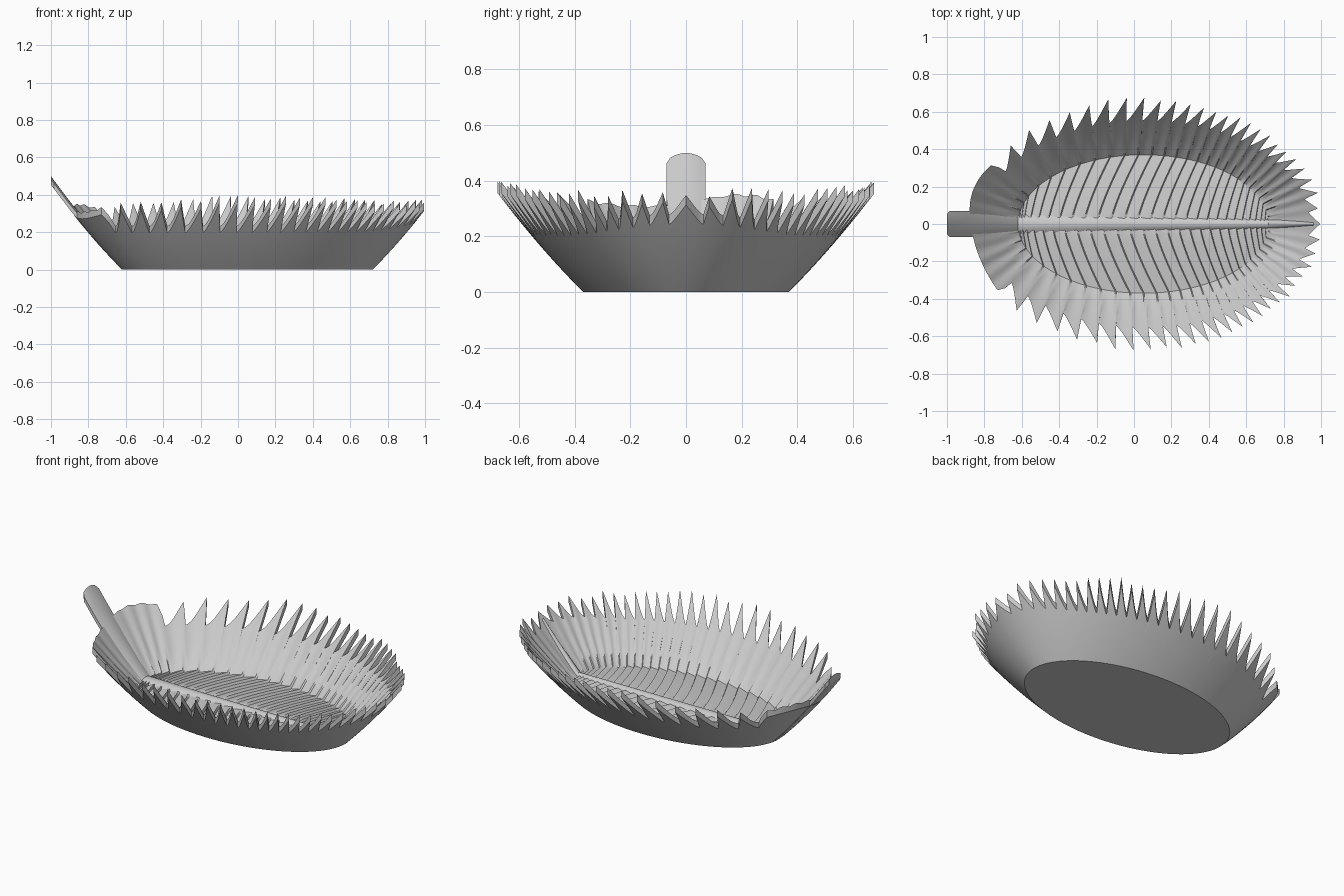
import bpy, bmesh, math, random
from math import sin, cos, pi

random.seed(4)
if "Cube" in bpy.data.objects:
    bpy.data.objects.remove(bpy.data.objects["Cube"])

CX, A, B = 0.05, 0.67, 0.37      # flat base ellipse
THICK = 0.035
TEETH, LOBE, STEPS = 26, 4, 10   # teeth per side, ripples in the lobe beside the stem
WALL, FLOOR = 8, 10              # mesh rows

grey = bpy.data.materials.new("warm_grey")
grey.use_nodes = True
grey.diffuse_color = (0.6, 0.6, 0.6, 1)
grey.node_tree.nodes["Principled BSDF"].inputs["Base Color"].default_value = (0.6, 0.6, 0.6, 1)


def finish(name, bm, angle):
    bmesh.ops.remove_doubles(bm, verts=bm.verts, dist=0.0002)
    bmesh.ops.recalc_face_normals(bm, faces=bm.faces)
    mesh = bpy.data.meshes.new(name)
    bm.to_mesh(mesh)
    bm.free()
    obj = bpy.data.objects.new(name, mesh)
    bpy.context.collection.objects.link(obj)
    mesh.materials.append(grey)
    bpy.ops.object.select_all(action='DESELECT')
    obj.select_set(True)
    bpy.context.view_layer.objects.active = obj
    bpy.ops.object.shade_smooth_by_angle(angle=math.radians(angle))


def rise(d):
    """Height of the flaring wall at distance d outside the base."""
    return d + 0.5 * d * d


def offset_point(u, d):
    nx, ny = cos(u) / A, sin(u) / B
    n = math.hypot(nx, ny)
    return CX + A * cos(u) + d * nx / n, B * sin(u) + d * ny / n


def angle_at(q, start):
    """Ellipse angle of ripple number q, from the stem lobe to the leaf tip."""
    if q < 0:
        return start + (pi - start) * -q / LOBE
    s = 1 - q / TEETH
    return start * (s - 0.7 * s * s * (1 - s))


def column(q, f, start, bump, jitter):
    """Bottom and top points from the centre line out to the toothed rim."""
    u = angle_at(q, start)
    spike = 1 - f / 0.2 if f < 0.2 else ((f - 0.2) / 0.8) ** 1.4
    if q <= 0:
        d = 0.25 + 0.01 * (1 + q / LOBE) + bump * sin(pi * (q + LOBE) / LOBE)
        lean = 0
    else:
        valley = 0.18 + 0.04 * max(0, cos(u)) ** 8
        d = valley + (0.055 + 0.065 * sin(u) + jitter) * spike
        lean = 0.04 * spike * sin(u)
    saw = f / 0.9 if f < 0.9 else (1 - f) / 0.1
    wave = 0.5 + 0.5 * cos(2 * pi * f)
    low, high = [], []
    ex, ey = offset_point(u, 0)
    mx = ex - 0.15 * sin(u) ** 2
    for i in range(FLOOR):
        t = i / FLOOR
        x, y = mx + (ex - mx) * t ** 1.3, ey * t
        fade = min(1, t * 5) * min(1, sin(u) * 4)
        low.append((x, y, 0))
        high.append((x, y, THICK + 0.014 * (saw - 0.5) * fade))
    for i in range(WALL + 1):
        t = i / WALL
        x, y = offset_point(u - lean * t, d * t)
        z = rise(d * t)
        mix = min(1, t * 3)
        ripple = 0.014 * (saw - 0.5) * (1 - mix) + 0.01 * (wave - 0.5) * mix
        low.append((x, y, z))
        high.append((x, y, z + THICK + ripple * min(1, sin(u) * 4)))
    return low + high[::-1]      # one closed strip: underside, rim edge, inside


# Leaf bowl: two halves, teeth slightly staggered between sides
bm = bmesh.new()
for side, start, bump in ((1, 156, 0.02), (-1, 152, -0.012)):
    jitters = [random.uniform(-0.012, 0.012) for _ in range(TEETH)] + [0]
    previous = None
    for n in range((TEETH + LOBE) * STEPS + 1):
        q = n / STEPS - LOBE
        f = (n % STEPS) / STEPS
        tooth = max(0, math.ceil(q - 0.2))
        points = column(q, f, math.radians(start), bump, jitters[min(tooth, TEETH)])
        row = [bm.verts.new((x, side * y, z)) for x, y, z in points]
        if previous:
            for i in range(len(row) - 1):
                bm.faces.new((previous[i], row[i], row[i + 1], previous[i + 1]))
        previous = row
finish("leaf_bowl", bm, 35)

# Stem and midrib: an arched strip tapering from the stem to the tip
bm = bmesh.new()
path = [(-1, 0.055), (-0.985, 0.07), (-0.9, 0.07), (-0.8, 0.065), (-0.7, 0.055),
        (-0.62, 0.05), (-0.3, 0.042), (0.1, 0.035), (0.5, 0.03), (0.72, 0.025),
        (0.85, 0.018), (0.96, 0.008)]
ARCH = 8
rings = []
for x, w in path:
    d = max(0, abs(x - CX) - A)
    base = rise(d)
    top = base + THICK - 0.004
    height = 0.018 if x > -0.9 else 0.016
    ring = [bm.verts.new((x, -w, base + 0.002)), bm.verts.new((x, w, base + 0.002))]
    for i in range(ARCH + 1):
        c = 1 - 2 * i / ARCH
        ring.append(bm.verts.new((x, w * c, top + height * (1 - c * c))))
    rings.append(ring)
for a, b in zip(rings, rings[1:]):
    for i in range(len(a)):
        j = (i + 1) % len(a)
        bm.faces.new((a[i], a[j], b[j], b[i]))
bm.faces.new(rings[0])
bm.faces.new(rings[-1])
finish("stem_and_midrib", bm, 40)
